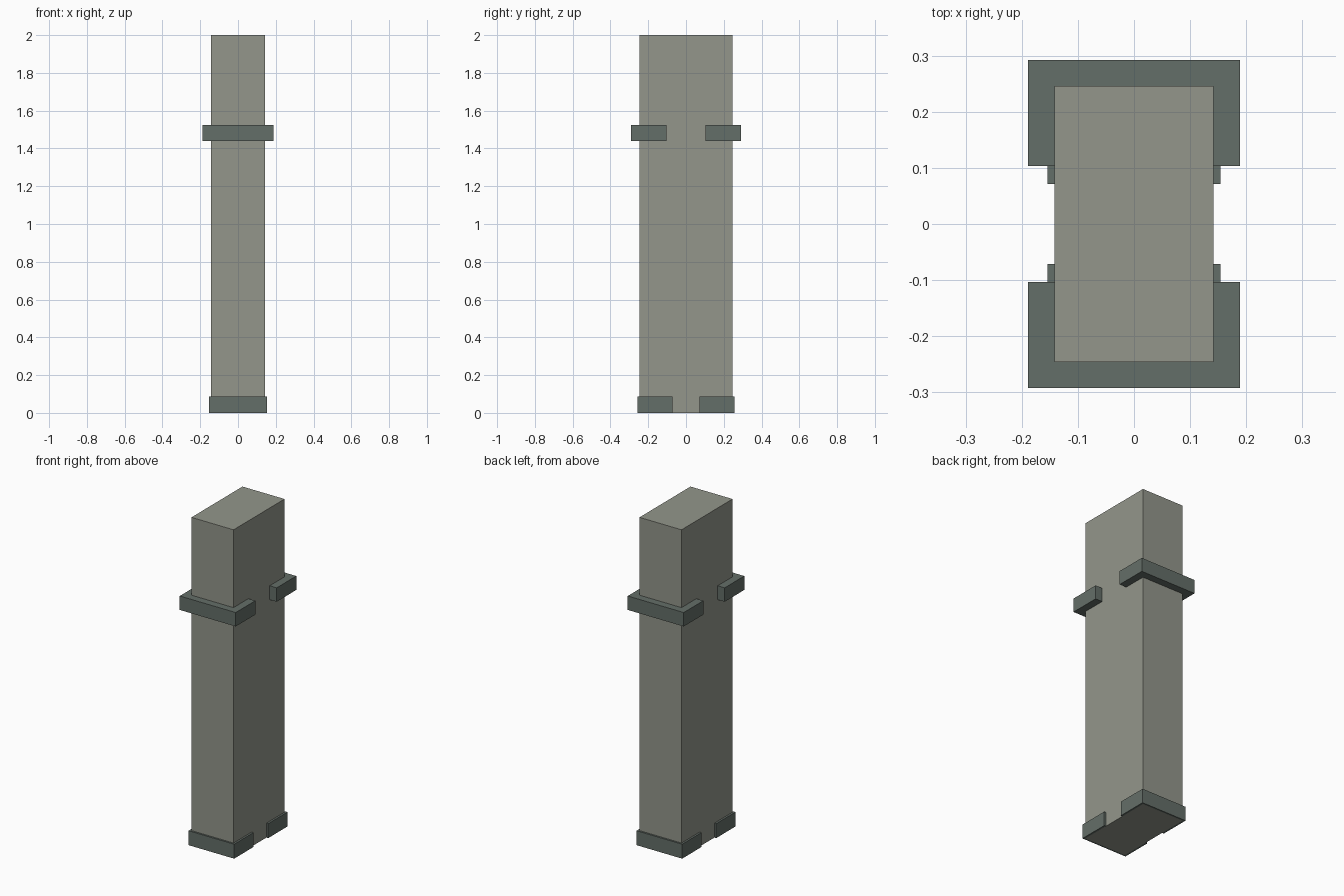
import bpy
import bmesh

if "Cube" in bpy.data.objects:
    bpy.data.objects.remove(bpy.data.objects["Cube"])


def material(name, rgb):
    m = bpy.data.materials.new(name)
    m.diffuse_color = (*rgb, 1)
    m.use_nodes = True
    m.node_tree.nodes["Principled BSDF"].inputs["Base Color"].default_value = m.diffuse_color
    return m


stone = material("warm grey stone", (0.292, 0.305, 0.258))
metal = material("dark green grey", (0.127, 0.156, 0.138))

PX, PY, HEIGHT = 0.142, 0.246, 2.0  # pillar half width, half depth, height


def prism(name, outline, z0, z1, mat):
    """Extrude a flat outline from z0 up to z1."""
    bm = bmesh.new()
    face = bm.faces.new([bm.verts.new((x, y, z0)) for x, y in outline])
    ext = bmesh.ops.extrude_face_region(bm, geom=[face], use_keep_orig=True)
    verts = [g for g in ext["geom"] if isinstance(g, bmesh.types.BMVert)]
    bmesh.ops.translate(bm, verts=verts, vec=(0, 0, z1 - z0))
    bmesh.ops.recalc_face_normals(bm, faces=bm.faces)
    mesh = bpy.data.meshes.new(name)
    bm.to_mesh(mesh)
    bm.free()
    mesh.materials.append(mat)
    obj = bpy.data.objects.new(name, mesh)
    bpy.context.collection.objects.link(obj)


def clamp(name, half_x, y_in, y_out, z0, z1):
    """U-shaped bracket hugging one end of the pillar, front and back."""
    for side, s in (("front", -1), ("back", 1)):
        outline = [(-half_x, y_in), (-half_x, y_out), (half_x, y_out), (half_x, y_in),
                   (PX, y_in), (PX, PY), (-PX, PY), (-PX, y_in)]
        prism(f"{side}_{name}", [(x, s * y) for x, y in outline], z0, z1, metal)


# Main shaft
prism("pillar", [(-PX, -PY), (PX, -PY), (PX, PY), (-PX, PY)], 0, HEIGHT, stone)

# Brackets around the base and the upper shaft
clamp("base_bracket", 0.154, 0.071, 0.257, 0.0, 0.088)
clamp("upper_bracket", 0.189, 0.103, 0.292, 1.44, 1.525)
